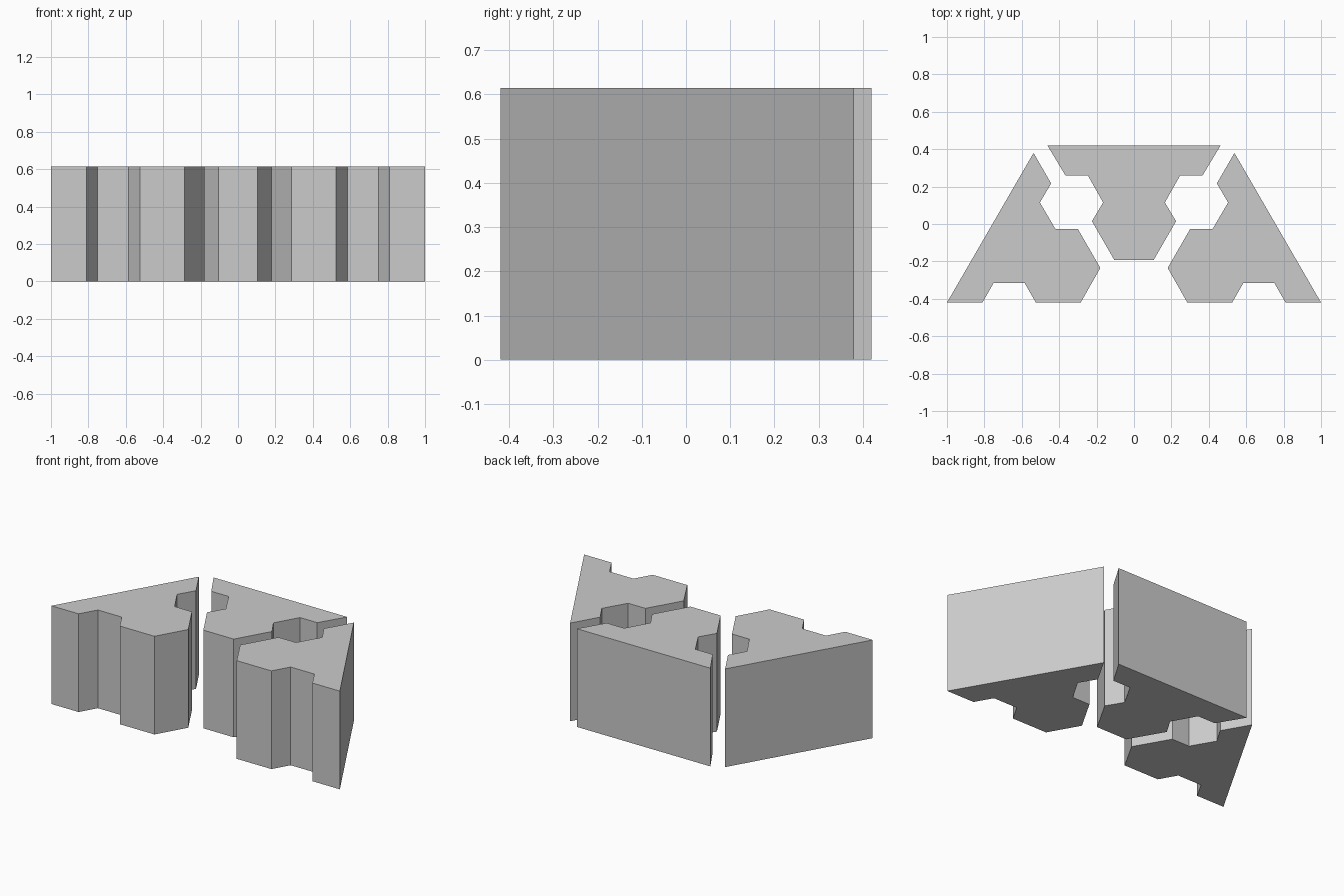
import bpy
import bmesh

HEIGHT = 0.615

# Remove the default cube
cube = bpy.data.objects.get("Cube")
if cube:
    bpy.data.objects.remove(cube, do_unlink=True)

# Single matte grey
grey = bpy.data.materials.new("plain_grey")
grey.use_nodes = True
colour = (0.6, 0.6, 0.6, 1)
grey.diffuse_color = colour
grey.node_tree.nodes["Principled BSDF"].inputs["Base Color"].default_value = colour


def mirrored(outline):
    """Reflect an outline across x = 0, keeping its winding."""
    return [(-x, y) for x, y in reversed(outline)]


def prism(name, outline):
    """Extrude a counter-clockwise outline up from the ground."""
    bm = bmesh.new()
    base = bm.faces.new([bm.verts.new((x, y, 0)) for x, y in outline])
    top = bmesh.ops.extrude_face_region(bm, geom=[base], use_keep_orig=True)
    moved = [v for v in top["geom"] if isinstance(v, bmesh.types.BMVert)]
    bmesh.ops.translate(bm, verts=moved, vec=(0, 0, HEIGHT))
    bmesh.ops.recalc_face_normals(bm, faces=bm.faces)
    mesh = bpy.data.meshes.new(name)
    bm.to_mesh(mesh)
    bm.free()
    mesh.materials.append(grey)
    obj = bpy.data.objects.new(name, mesh)
    bpy.context.collection.objects.link(obj)
    return obj


# Notched side blocks, one the mirror of the other
side = [(-1, -0.42), (-0.81, -0.42), (-0.75, -0.315), (-0.585, -0.315),
        (-0.525, -0.42), (-0.285, -0.42), (-0.18, -0.235), (-0.3, -0.027),
        (-0.42, -0.027), (-0.503, 0.115), (-0.443, 0.217), (-0.537, 0.38)]
prism("right_block", side)
prism("left_block", mirrored(side))

# Symmetric centre block, from its front edge round to its back edge
half = [(0.105, -0.193), (0.225, 0.015), (0.165, 0.115),
        (0.247, 0.26), (0.367, 0.26), (0.463, 0.42)]
prism("centre_block", half + mirrored(half))
